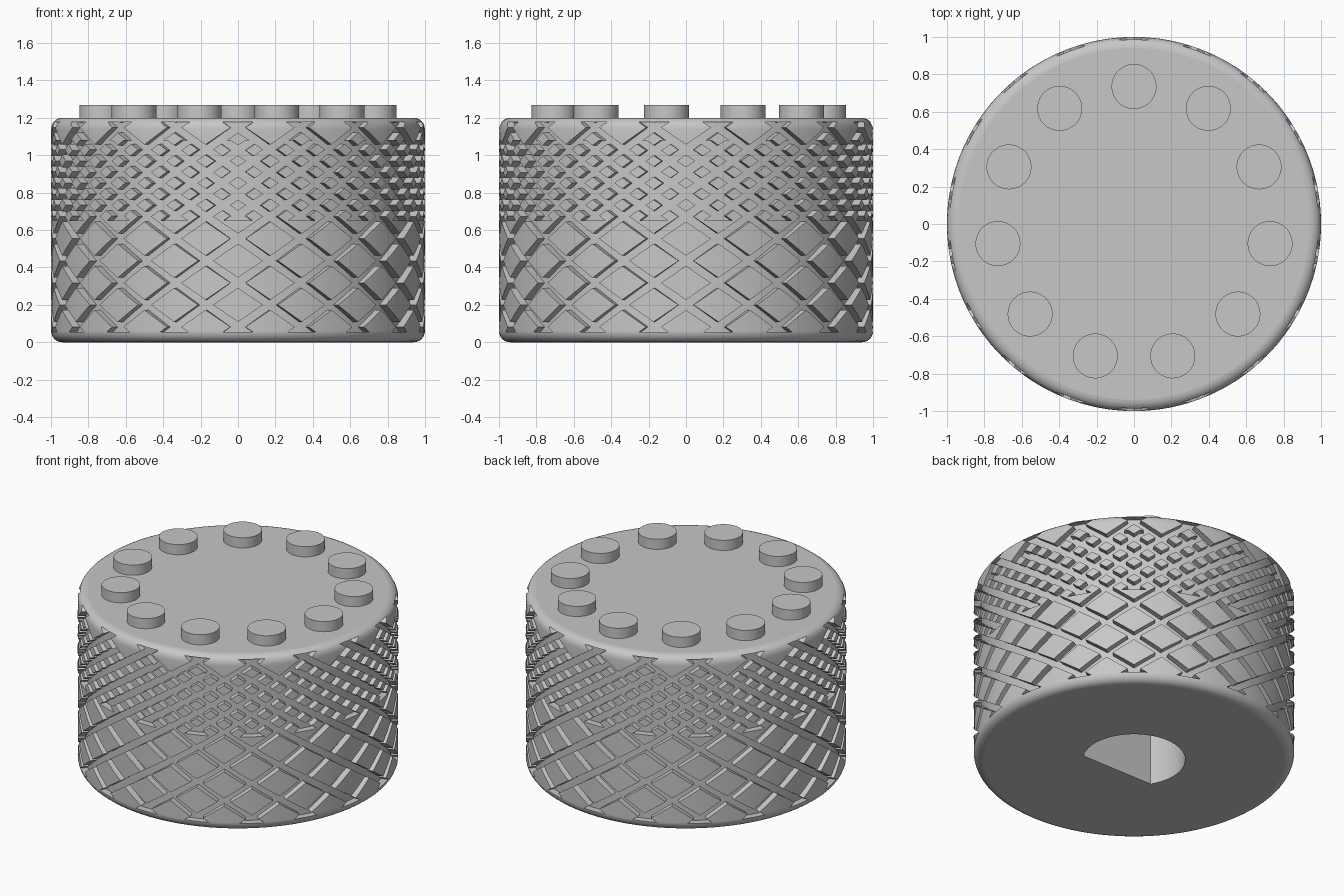
import bpy, bmesh
from math import pi, sin, cos, atan, sqrt, tau
from mathutils import Vector, Matrix

cube = bpy.data.objects.get("Cube")
if cube:
    bpy.data.objects.remove(cube, do_unlink=True)

grey = bpy.data.materials.new("plain_grey")
grey.use_nodes = True
grey.diffuse_color = (0.57, 0.57, 0.57, 1)
grey.node_tree.nodes["Principled BSDF"].inputs["Base Color"].default_value = (0.57, 0.57, 0.57, 1)

HEIGHT, FILLET = 1.2, 0.06
FLOOR = 0.955                 # radius of the groove floor
COUNT = 18                    # grooves per direction
SECTOR = tau / COUNT
PITCH = 0.236
SLOPE = PITCH / SECTOR
HALF = 0.0225 / cos(atan(SLOPE))
# Two overlapping knurl bands: first crossing, lowest and highest end
BANDS = [(0.082, 0.055, 1.08), (1.148, 0.65, 1.178)]


def finish(bm, name):
    bmesh.ops.recalc_face_normals(bm, faces=bm.faces)
    mesh = bpy.data.meshes.new(name)
    bm.to_mesh(mesh)
    bm.free()
    mesh.materials.append(grey)
    obj = bpy.data.objects.new(name, mesh)
    bpy.context.collection.objects.link(obj)
    bpy.ops.object.select_all(action='DESELECT')
    obj.select_set(True)
    bpy.context.view_layer.objects.active = obj
    bpy.ops.object.shade_smooth_by_angle(angle=pi / 6)


def cut(bm, point, normal, low=-1, high=2):
    faces = [f for f in bm.faces if low < f.calc_center_median().y < high]
    geom = set(faces)
    for f in faces:
        geom.update(f.edges)
        geom.update(f.verts)
    bmesh.ops.bisect_plane(bm, geom=list(geom), dist=1e-5,
                           plane_co=(*point, 0), plane_no=Vector((*normal, 0)).normalized())


def wall_radius(z):
    d = min(z, HEIGHT - z)
    if d >= FILLET:
        return 1.0
    return 1 - FILLET + sqrt(max(0, FILLET ** 2 - (FILLET - d) ** 2))


def in_groove(u, z):
    for start, low, high in BANDS:
        if low < z < high:
            for side in (1, -1):
                off = (z - start - side * SLOPE * u + PITCH / 2) % PITCH - PITCH / 2
                if abs(off) < HALF:
                    return True
    return False


# Unrolled sector of the knob wall, scored along every groove edge
bm = bmesh.new()
bm.faces.new([bm.verts.new(p) for p in
              ((0, 0, 0), (SECTOR, 0, 0), (SECTOR, HEIGHT, 0), (0, HEIGHT, 0))])
for i in range(1, 5):
    cut(bm, (SECTOR * i / 5, 0), (1, 0))
for i in range(1, 7):
    d = FILLET * (1 - cos(pi / 2 * i / 6))
    cut(bm, (0, d), (0, 1))
    cut(bm, (0, HEIGHT - d), (0, 1))
for start, low, high in BANDS:
    cut(bm, (0, low), (0, 1))
    cut(bm, (0, high), (0, 1))
for start, low, high in BANDS:
    for k in range(-7, 8):
        for side in (1, -1):
            for edge in (-HALF, HALF):
                cut(bm, (0, start + k * PITCH + edge), (-side * SLOPE, 1), low, high)

groove = bm.faces.layers.int.new("groove")
for f in bm.faces:
    c = f.calc_center_median()
    f[groove] = int(in_groove(c.x, c.y))

# Wrap the sector and repeat it round the axis
for v in bm.verts:
    u, z = v.co.x, v.co.y
    r, a = wall_radius(z), u - pi / 2
    v.co = (r * cos(a), r * sin(a), z)
bmesh.ops.spin(bm, geom=bm.verts[:] + bm.edges[:] + bm.faces[:], cent=(0, 0, 0), axis=(0, 0, 1),
               angle=SECTOR * (COUNT - 1), steps=COUNT - 1, use_duplicate=True)
bmesh.ops.remove_doubles(bm, verts=bm.verts, dist=1e-4)

# Sink the grooves and open their outer skin
skin = [f for f in bm.faces if f[groove]]
res = bmesh.ops.extrude_face_region(bm, geom=skin)
for v in [g for g in res["geom"] if isinstance(g, bmesh.types.BMVert)]:
    scale = FLOOR / v.co.xy.length
    v.co.x *= scale
    v.co.y *= scale
bmesh.ops.delete(bm, geom=[f for f in skin if f.is_valid], context='FACES')

# Flat top cap
rim = [e for e in bm.edges if e.is_boundary]
top_rim = [e for e in rim if all(v.co.z > HEIGHT - 1e-4 for v in e.verts)]
bottom_rim = [e for e in rim if all(v.co.z < 1e-4 for v in e.verts)]
for e in top_rim + bottom_rim:
    e.smooth = False
bmesh.ops.edgeloop_fill(bm, edges=top_rim)

# Underside with a D-shaped shaft socket, flat towards the front
SOCKET, FLAT, DEPTH = 0.32, 0.165, 0.8
half_angle = atan(sqrt(SOCKET ** 2 - FLAT ** 2) / FLAT)
steps = 40
loop = []
for i in range(steps + 1):
    a = half_angle + (tau - 2 * half_angle) * i / steps - pi / 2
    loop.append(bm.verts.new((SOCKET * cos(a), SOCKET * sin(a), 0)))
mouth = [bm.edges.new((loop[i], loop[(i + 1) % len(loop)])) for i in range(len(loop))]
res = bmesh.ops.extrude_edge_only(bm, edges=mouth)
inner = [g for g in res["geom"] if isinstance(g, bmesh.types.BMEdge)]
for v in [g for g in res["geom"] if isinstance(g, bmesh.types.BMVert)]:
    v.co.z = DEPTH
inner = [e for e in inner if all(v.co.z > DEPTH / 2 for v in e.verts)]
bmesh.ops.edgeloop_fill(bm, edges=inner)
bmesh.ops.triangle_fill(bm, edges=bottom_rim + mouth, use_beauty=True, normal=(0, 0, -1))
finish(bm, "knurled_knob_body")

# Ring of round studs on the top
STUDS = 11
for i in range(STUDS):
    a = pi / 2 + tau * i / STUDS
    bm = bmesh.new()
    bmesh.ops.create_cone(bm, cap_ends=True, segments=48, radius1=0.12, radius2=0.12, depth=0.09,
                          matrix=Matrix.Translation((0.735 * cos(a), 0.735 * sin(a), 1.225)))
    finish(bm, f"top_stud_{i + 1}")
